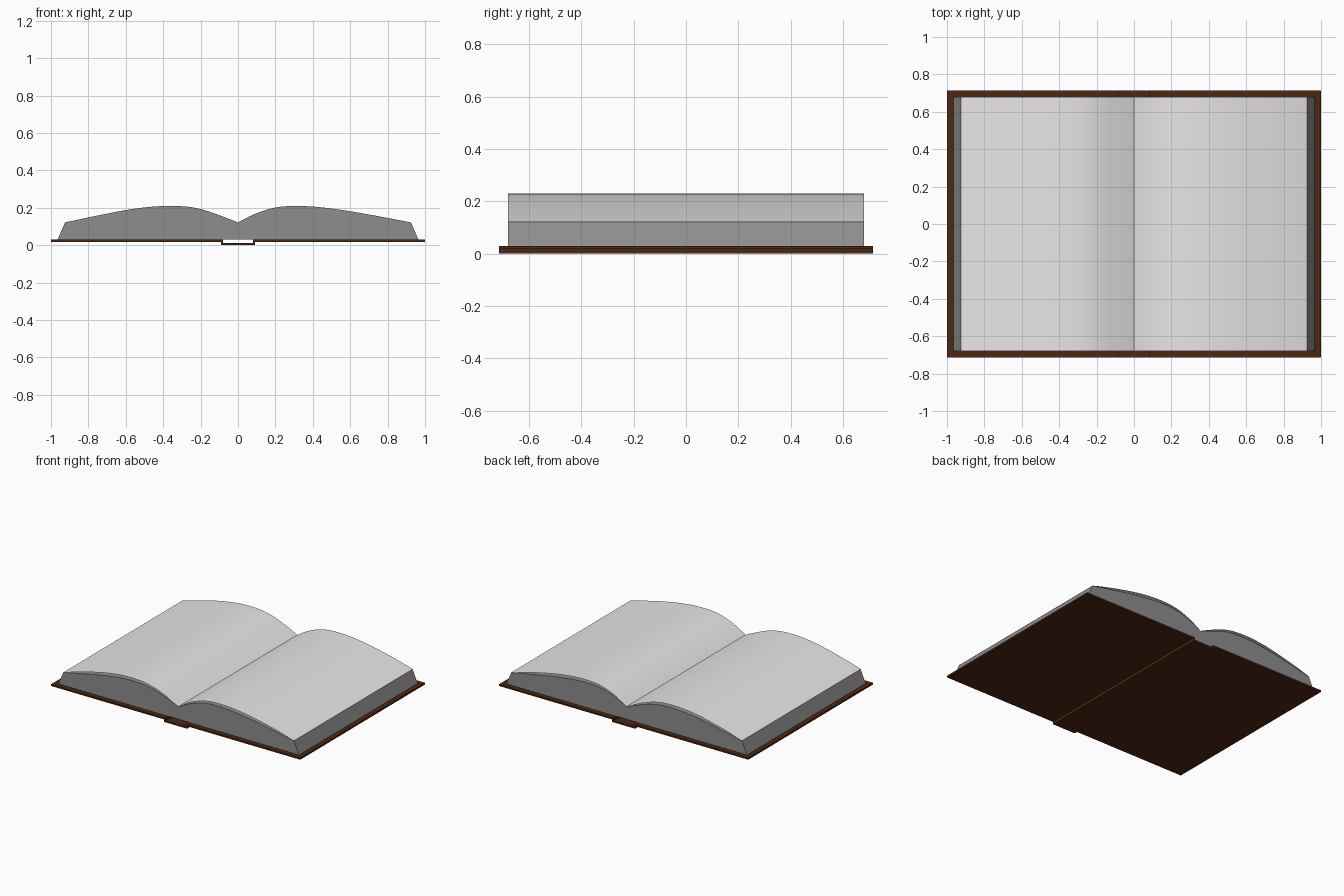
import bpy, bmesh, math

if "Cube" in bpy.data.objects:
    bpy.data.objects.remove(bpy.data.objects["Cube"])


def material(name, rgb):
    m = bpy.data.materials.new(name)
    m.diffuse_color = (*rgb, 1)
    m.use_nodes = True
    m.node_tree.nodes["Principled BSDF"].inputs["Base Color"].default_value = m.diffuse_color
    return m


cover_brown = material("cover_brown", (0.075, 0.020, 0.006))
edge_grey = material("page_edge_grey", (0.27, 0.27, 0.27))
paper = material("paper_white", (0.80, 0.80, 0.80))


def spline(pts, steps=4):
    """Smooth Catmull-Rom curve through the given (x, z) points."""
    p = [pts[0]] + pts + [pts[-1]]
    out = []
    for i in range(1, len(p) - 2):
        for s in range(steps):
            t = s / steps
            out.append(tuple(
                0.5 * (2 * b + (c - a) * t + (2 * a - 5 * b + 4 * c - d) * t * t
                       + (3 * b - a - 3 * c + d) * t ** 3)
                for a, b, c, d in zip(p[i - 1], p[i], p[i + 1], p[i + 2])))
    return out + [pts[-1]]


def extrude_profile(name, prof, half, mat, closed=True):
    """Sweep an (x, z) profile along y; an open profile gives a thin sheet."""
    bm = bmesh.new()
    front = [bm.verts.new((x, -half, z)) for x, z in prof]
    back = [bm.verts.new((x, half, z)) for x, z in prof]
    n = len(prof)
    for i in range(n if closed else n - 1):
        j = (i + 1) % n
        bm.faces.new((front[i], front[j], back[j], back[i]))
    if closed:
        bm.faces.new(front)
        bm.faces.new(back[::-1])
        bmesh.ops.recalc_face_normals(bm, faces=bm.faces)
    me = bpy.data.meshes.new(name)
    bm.to_mesh(me)
    bm.free()
    me.materials.append(mat)
    ob = bpy.data.objects.new(name, me)
    bpy.context.collection.objects.link(ob)
    bpy.ops.object.select_all(action='DESELECT')
    ob.select_set(True)
    bpy.context.view_layer.objects.active = ob
    bpy.ops.object.shade_smooth_by_angle(angle=math.radians(25))
    return ob


# Cover: two boards joined by a sunken spine channel
right_half = [(0.08, 0.012), (0.08, 0.03), (1, 0.03), (1, 0.018), (0.092, 0.018), (0.092, 0)]
cover = right_half + [(-x, z) for x, z in reversed(right_half)]
extrude_profile("cover", cover, 0.715, cover_brown)

# Page block: two humps meeting in the gutter, sloping fore edges
left = spline([(-0.925, 0.122), (-0.75, 0.159), (-0.6, 0.188), (-0.47, 0.205), (-0.37, 0.21),
               (-0.27, 0.206), (-0.18, 0.188), (-0.09, 0.157), (0, 0.122)])
right = spline([(0, 0.122), (0.08, 0.163), (0.16, 0.192), (0.23, 0.206), (0.31, 0.21),
                (0.42, 0.205), (0.56, 0.188), (0.74, 0.157), (0.925, 0.122)])
block = [(-0.965, 0.03)] + left + right[1:] + [(0.965, 0.03)]
extrude_profile("page_block", block, 0.68, edge_grey)

# Open pages: single sheets arching slightly above the block
for name, curve in (("left_page", left), ("right_page", right)):
    sheet = [(x, z + 0.001 + 0.02 * math.sin(math.pi * min(1, abs(x) / 0.925)) ** 0.8)
             if 0 < abs(x) < 0.925 else (x, z + 0.001) for x, z in curve]
    extrude_profile(name, sheet, 0.68, paper, closed=False)
